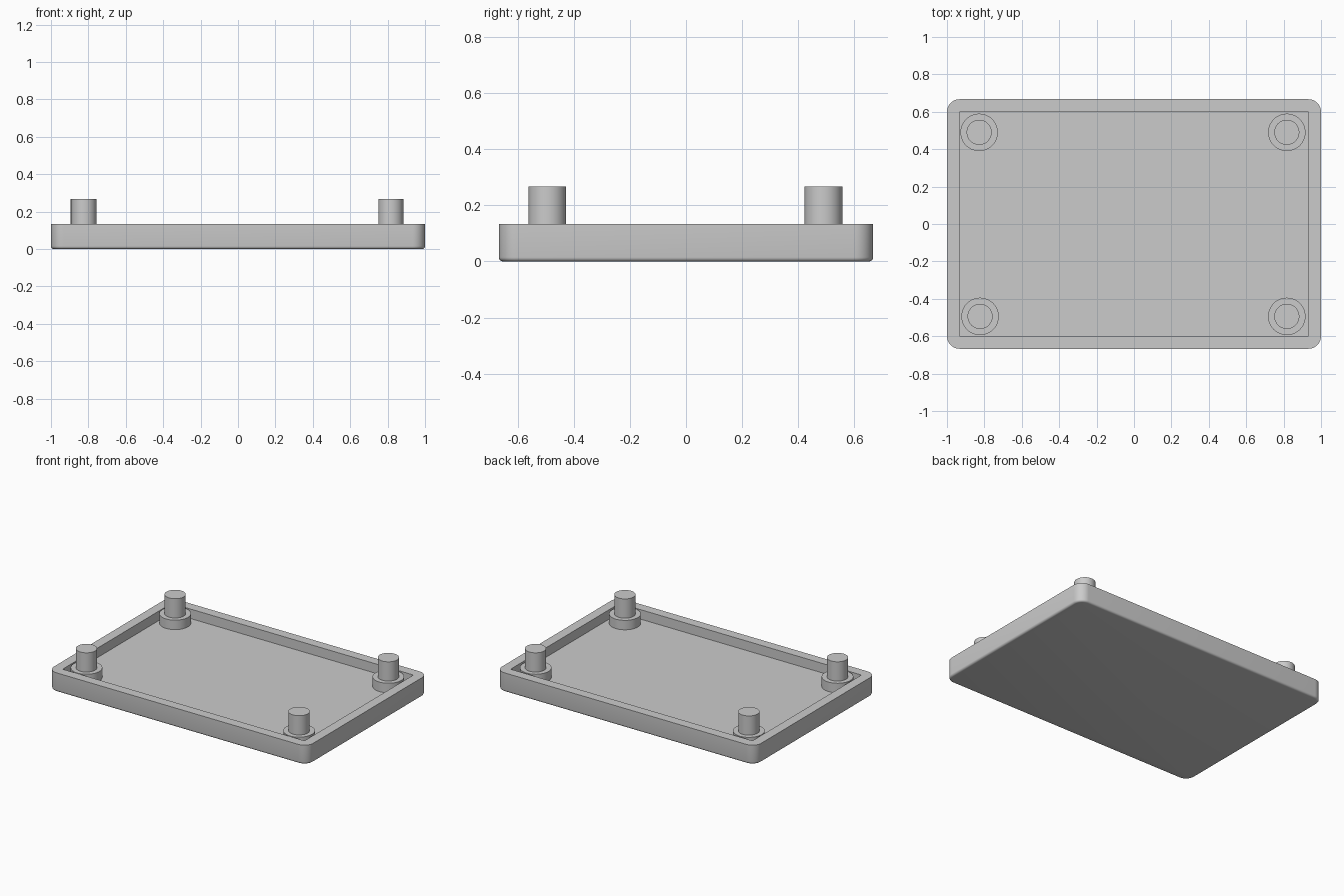
import bpy
import bmesh

default = bpy.data.objects.get("Cube")
if default:
    bpy.data.objects.remove(default, do_unlink=True)

# Overall sizes
HALF_X, HALF_Y, RIM_Z = 1.0, 0.667, 0.133
WALL, FLOOR_Z = 0.067, 0.067
PIN_TOP = 0.267

grey = bpy.data.materials.new("light grey")
grey.use_nodes = True
colour = (0.6, 0.6, 0.6, 1)
grey.diffuse_color = colour
grey.node_tree.nodes["Principled BSDF"].inputs["Base Color"].default_value = colour


def add_box(name, half_x, half_y, z0, z1):
    bpy.ops.mesh.primitive_cube_add(size=2, location=(0, 0, 0))
    obj = bpy.context.object
    obj.name = name
    for v in obj.data.vertices:
        v.co = (v.co.x * half_x, v.co.y * half_y, z1 if v.co.z > 0 else z0)
    obj.data.materials.append(grey)
    return obj


def add_cylinder(name, x, y, radius, z0, z1):
    bpy.ops.mesh.primitive_cylinder_add(
        vertices=48, radius=radius, depth=z1 - z0, location=(x, y, (z0 + z1) / 2))
    obj = bpy.context.object
    obj.name = name
    obj.data.materials.append(grey)
    bpy.ops.object.shade_smooth_by_angle()


# Tray body: rounded upright corners, then a small round on the bottom edge
tray = add_box("tray", HALF_X, HALF_Y, 0, RIM_Z)
bm = bmesh.new()
bm.from_mesh(tray.data)
upright = [e for e in bm.edges if abs(e.verts[0].co.z - e.verts[1].co.z) > 0.1]
bmesh.ops.bevel(bm, geom=upright, offset=WALL, segments=10, profile=0.5, affect='EDGES')
bottom = [e for e in bm.edges if all(v.co.z < 0.001 for v in e.verts)]
bmesh.ops.bevel(bm, geom=bottom, offset=0.015, segments=4, profile=0.5, affect='EDGES')
bm.to_mesh(tray.data)
bm.free()

# Square-cornered pocket cut down to the floor
cutter = add_box("pocket_cutter", HALF_X - WALL, HALF_Y - WALL, FLOOR_Z, RIM_Z + 0.1)
cutter.hide_render = True
cut = tray.modifiers.new("pocket", 'BOOLEAN')
cut.operation = 'DIFFERENCE'
cut.solver = 'EXACT'
cut.object = cutter
bpy.ops.object.select_all(action='DESELECT')
tray.select_set(True)
bpy.context.view_layer.objects.active = tray
bpy.ops.object.modifier_apply(modifier=cut.name)
bpy.data.objects.remove(cutter, do_unlink=True)
bpy.ops.object.shade_smooth_by_angle()

# Corner posts: a wide boss level with the rim and a locating pin above it
corners = {
    "front_right": (-0.823, -0.494),
    "back_right": (-0.828, 0.49),
    "front_left": (0.817, -0.494),
    "back_left": (0.817, 0.49),
}
for corner, (x, y) in corners.items():
    add_cylinder(corner + "_boss", x, y, 0.1, FLOOR_Z - 0.02, RIM_Z)
    add_cylinder(corner + "_pin", x, y, 0.067, RIM_Z - 0.02, PIN_TOP)
